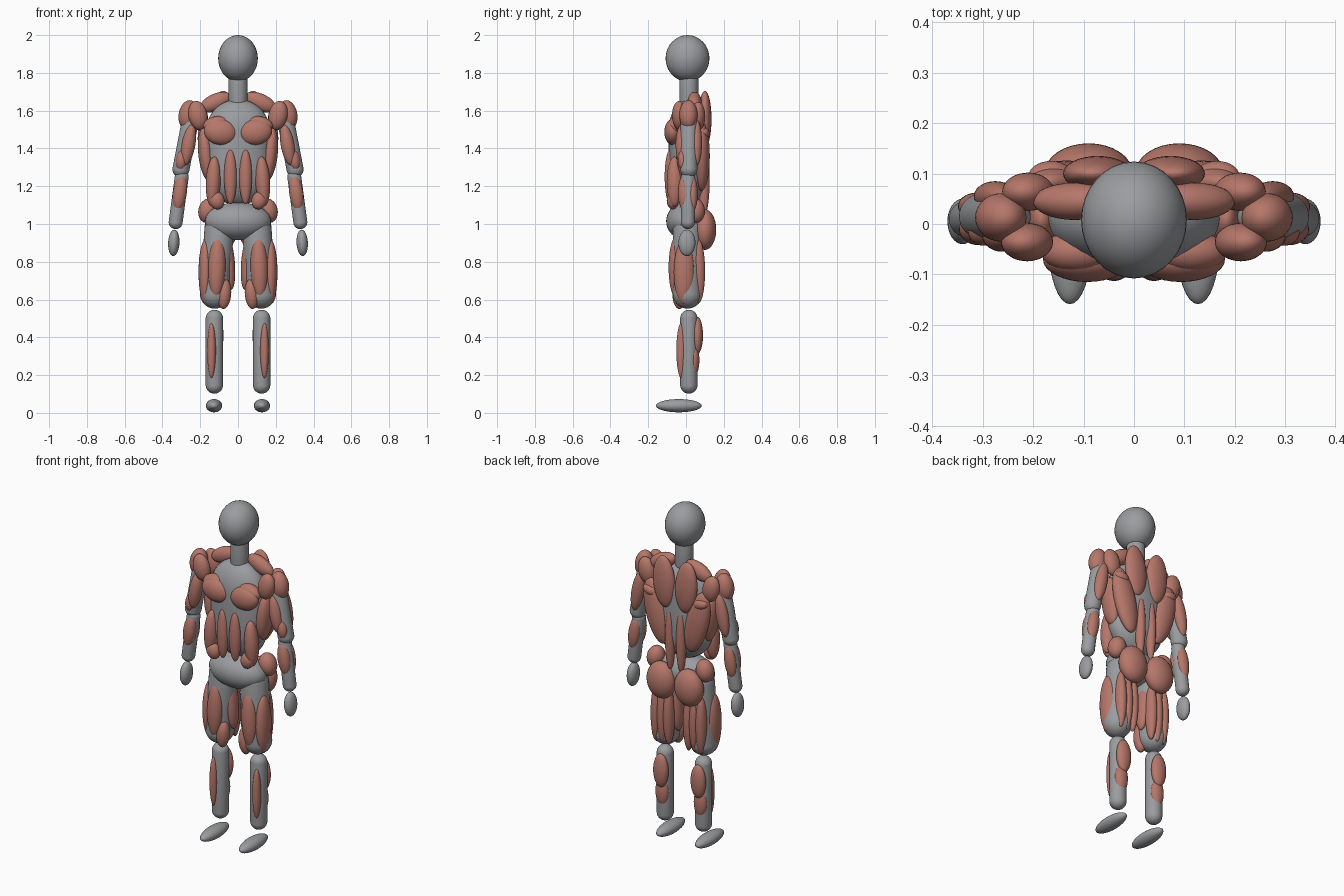
import bpy
import bmesh
from math import radians
from mathutils import Matrix, Vector

default_cube = bpy.data.objects.get("Cube")
if default_cube:
    bpy.data.objects.remove(default_cube, do_unlink=True)


def make_material(name, colour):
    material = bpy.data.materials.new(name)
    material.use_nodes = True
    material.diffuse_color = (*colour, 1)
    shader = material.node_tree.nodes["Principled BSDF"]
    shader.inputs["Base Color"].default_value = (*colour, 1)
    shader.inputs["Roughness"].default_value = 0.6
    return material


body_grey = make_material("body grey", (.33, .335, .35))
muscle_red = make_material("muscle red", (.47, .185, .145))


def add_mesh(name, mesh_builder, matrix, material):
    """Turn a bmesh into a smooth shaded object."""
    mesh_builder.transform(matrix)
    for face in mesh_builder.faces:
        face.smooth = True
    mesh = bpy.data.meshes.new(name)
    mesh_builder.to_mesh(mesh)
    mesh_builder.free()
    mesh.materials.append(material)
    part = bpy.data.objects.new(name, mesh)
    bpy.context.collection.objects.link(part)
    return part


def ellipsoid(name, at, size, tilt=0, material=body_grey):
    """Ellipsoid with three radii, leaned sideways by tilt degrees."""
    builder = bmesh.new()
    bmesh.ops.create_uvsphere(builder, u_segments=32, v_segments=20, radius=1)
    matrix = (Matrix.Translation(at) @ Matrix.Rotation(radians(tilt), 4, "Y")
              @ Matrix.Diagonal((*size, 1)))
    return add_mesh(name, builder, matrix, material)


def capsule(name, bottom, top, radius, depth=1):
    """Round ended rod between two sphere centres, depth flattens it in y."""
    bottom, top = Vector(bottom), Vector(top)
    axis = top - bottom
    builder = bmesh.new()
    bmesh.ops.create_uvsphere(builder, u_segments=32, v_segments=21, radius=radius)
    for vert in builder.verts:
        vert.co.z += axis.length / 2 if vert.co.z > 0 else -axis.length / 2
        vert.co.y *= depth
    turn = Vector((0, 0, 1)).rotation_difference(axis).to_matrix().to_4x4()
    matrix = Matrix.Translation((bottom + top) / 2) @ turn
    return add_mesh(name, builder, matrix, body_grey)


def mirrored(at, side):
    return (at[0] * side, at[1], at[2])


def paired_ellipsoid(name, at, size, tilt=0, material=body_grey):
    for label, side in (("left", 1), ("right", -1)):
        ellipsoid(f"{label}_{name}", mirrored(at, side), size, tilt * side, material)


def paired_capsule(name, bottom, top, radius):
    for label, side in (("left", 1), ("right", -1)):
        capsule(f"{label}_{name}", mirrored(bottom, side), mirrored(top, side), radius)


def muscle(name, at, size, tilt=0):
    paired_ellipsoid(name + "_muscle", at, size, tilt, muscle_red)


# Head, neck and trunk
ellipsoid("head", at=(0, .008, 1.877), size=(.105, .116, .123))
capsule("neck", bottom=(0, .015, 1.65), top=(0, .015, 1.77), radius=.05)
capsule("torso", bottom=(0, .01, 1.27), top=(0, .01, 1.49), radius=.17, depth=.6)
ellipsoid("pelvis", at=(0, 0, 1.015), size=(.175, .105, .1))

# Limbs
paired_capsule("upper_arm", bottom=(.302, .015, 1.29), top=(.25, .015, 1.56), radius=.045)
paired_capsule("forearm", bottom=(.33, .01, 1.01), top=(.298, .012, 1.25), radius=.037)
paired_ellipsoid("hand", at=(.34, .005, .9), size=(.03, .045, .07), tilt=-3)
paired_capsule("thigh", bottom=(.123, .008, .63), top=(.1, .008, .97), radius=.078)
paired_capsule("shin", bottom=(.125, .015, .148), top=(.125, .015, .5), radius=.046)
paired_ellipsoid("foot", at=(.127, -.038, .038), size=(.043, .121, .035))

# Shoulder muscles
muscle("front_shoulder", at=(.212, -.036, 1.575), size=(.05, .038, .077), tilt=12)
muscle("side_shoulder", at=(.264, .013, 1.578), size=(.05, .048, .078), tilt=-10)
muscle("rear_shoulder", at=(.21, .064, 1.57), size=(.05, .038, .077), tilt=12)
muscle("neck_slope", at=(.118, .045, 1.645), size=(.088, .037, .045), tilt=24)

# Chest and belly muscles
muscle("lower_chest", at=(.093, -.07, 1.487), size=(.088, .045, .068), tilt=-8)
muscle("upper_chest", at=(.115, -.055, 1.525), size=(.07, .04, .045), tilt=10)
muscle("front_belly", at=(.04, -.083, 1.25), size=(.034, .03, .145))
muscle("side_belly", at=(.131, -.06, 1.225), size=(.039, .042, .132), tilt=-3)
muscle("lower_belly", at=(.112, -.07, 1.125), size=(.04, .032, .048), tilt=15)
muscle("rib_side", at=(.17, .01, 1.37), size=(.04, .06, .14), tilt=6)

# Back and hip muscles
muscle("upper_back", at=(.072, .1, 1.555), size=(.068, .035, .15), tilt=4)
muscle("broad_back", at=(.133, .083, 1.36), size=(.068, .043, .19), tilt=14)
muscle("shoulder_blade", at=(.165, .095, 1.48), size=(.045, .03, .03), tilt=-15)
muscle("spine", at=(.036, .095, 1.23), size=(.028, .03, .19))
muscle("buttock", at=(.09, .1, .97), size=(.088, .06, .107))
muscle("hip", at=(.16, .05, 1.07), size=(.05, .05, .065), tilt=-12)

# Arm muscles
muscle("front_upper_arm", at=(.262, -.02, 1.42), size=(.036, .035, .11), tilt=-10)
muscle("rear_upper_arm", at=(.275, .055, 1.43), size=(.036, .03, .125), tilt=-11)
muscle("inner_elbow", at=(.298, -.015, 1.34), size=(.03, .028, .055), tilt=-10)
muscle("front_forearm", at=(.308, -.01, 1.165), size=(.037, .032, .095), tilt=-8)
muscle("rear_forearm", at=(.313, .035, 1.16), size=(.034, .027, .095), tilt=-8)

# Thigh muscles
muscle("front_thigh", at=(.112, -.05, .77), size=(.046, .042, .165), tilt=-2)
muscle("outer_thigh", at=(.173, -.01, .745), size=(.036, .055, .17))
muscle("inner_knee", at=(.073, -.035, .63), size=(.037, .037, .08), tilt=-4)
muscle("inner_thigh", at=(.05, .015, .8), size=(.033, .045, .15), tilt=5)
for position, offset in (("inner", .065), ("middle", .105), ("outer", .147)):
    muscle(position + "_rear_thigh", at=(offset, .065, .75), size=(.03, .036, .17))

# Lower leg muscles
muscle("calf", at=(.122, .06, .41), size=(.046, .03, .098))
muscle("lower_calf", at=(.125, .043, .28), size=(.04, .028, .085))
muscle("front_shin", at=(.14, -.025, .33), size=(.023, .026, .146))
